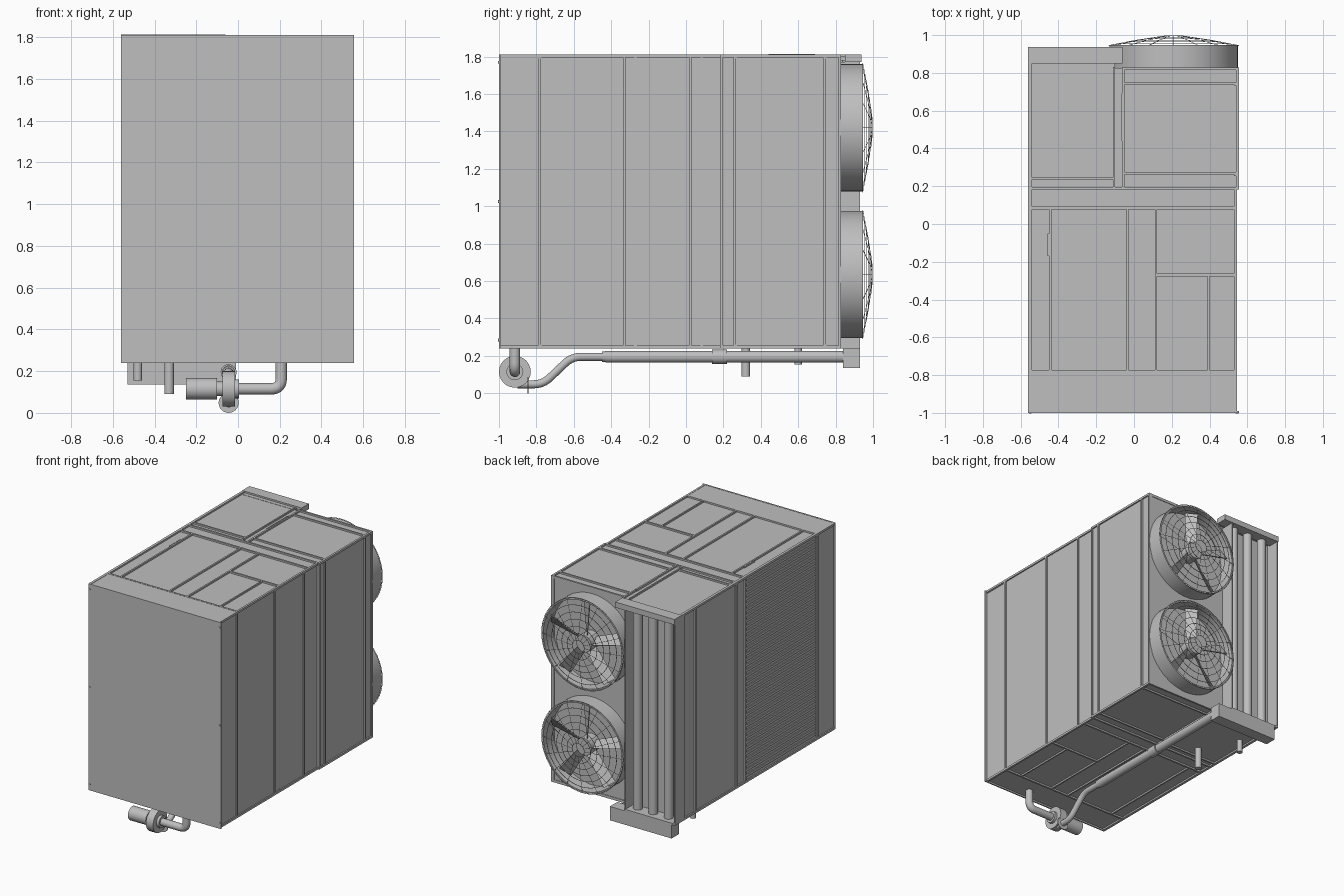
import bpy, bmesh
from math import pi, cos, sin
from mathutils import Vector, Matrix

if "Cube" in bpy.data.objects:
    bpy.data.objects.remove(bpy.data.objects["Cube"])

grey = bpy.data.materials.new("plain_grey")
grey.use_nodes = True
colour = (0.52, 0.52, 0.52, 1)
grey.diffuse_color = colour
grey.node_tree.nodes["Principled BSDF"].inputs["Base Color"].default_value = colour


def finish(name, bm, smooth=False):
    mesh = bpy.data.meshes.new(name)
    bmesh.ops.recalc_face_normals(bm, faces=bm.faces)
    bm.to_mesh(mesh)
    bm.free()
    obj = bpy.data.objects.new(name, mesh)
    bpy.context.collection.objects.link(obj)
    mesh.materials.append(grey)
    if smooth:
        bpy.ops.object.select_all(action="DESELECT")
        obj.select_set(True)
        bpy.context.view_layer.objects.active = obj
        bpy.ops.object.shade_smooth_by_angle(angle=0.7)
    return obj


def add_box(bm, x, y, z):
    size = [b - a for a, b in (x, y, z)]
    mid = [(a + b) / 2 for a, b in (x, y, z)]
    bmesh.ops.create_cube(bm, size=1, matrix=Matrix.Translation(mid) @ Matrix.Diagonal((*size, 1)))


def boxes(name, *ranges):
    bm = bmesh.new()
    for r in ranges:
        add_box(bm, *r)
    return finish(name, bm)


def add_rod(bm, a, b, r, sides=24):
    a, b = Vector(a), Vector(b)
    turn = (b - a).to_track_quat("Z", "Y").to_matrix().to_4x4()
    bmesh.ops.create_cone(bm, cap_ends=True, segments=sides, radius1=r, radius2=r,
                          depth=(b - a).length, matrix=Matrix.Translation((a + b) / 2) @ turn)


def rods(name, *items):
    bm = bmesh.new()
    for a, b, r in items:
        add_rod(bm, a, b, r)
    return finish(name, bm, True)


def lathe(name, profile, centre, steps=48):
    # Closed profile of (radius, y) turned about the y axis
    bm = bmesh.new()
    rings = []
    for i in range(steps):
        t = 2 * pi * i / steps
        rings.append([bm.verts.new((centre[0] + r * cos(t), y, centre[1] + r * sin(t))) for r, y in profile])
    n = len(profile)
    for i in range(steps):
        p, q = rings[i], rings[(i + 1) % steps]
        for k in range(n):
            bm.faces.new((p[k], p[(k + 1) % n], q[(k + 1) % n], q[k]))
    return finish(name, bm, True)


def pipe(name, points, r, bend=0.05):
    # Tube with rounded corners along a path
    pts = [Vector(p) for p in points]
    path = [pts[0]]
    for a, b, c in zip(pts, pts[1:], pts[2:]):
        p, q = b + (a - b).normalized() * bend, b + (c - b).normalized() * bend
        for k in range(9):
            t = k / 8
            path.append(p * (1 - t) ** 2 + b * 2 * t * (1 - t) + q * t * t)
    path.append(pts[-1])
    curve = bpy.data.curves.new(name, "CURVE")
    curve.dimensions = "3D"
    curve.bevel_depth, curve.bevel_resolution, curve.use_fill_caps = r, 5, True
    spline = curve.splines.new("POLY")
    spline.points.add(len(path) - 1)
    for sp, p in zip(spline.points, path):
        sp.co = (*p, 1)
    curve.materials.append(grey)
    obj = bpy.data.objects.new(name, curve)
    bpy.context.collection.objects.link(obj)


LOW, HIGH = 0.24, 1.81
D = 0.012

# Panelled casing, front and rear chambers
boxes("front_chamber", ((-.55, .536), (-.99, .19), (LOW + D, HIGH - D)))
boxes("rear_chamber", ((-.55, .545), (.19, .825), (LOW + D, HIGH - D)))
boxes("front_plate", ((-.56, .555), (-1, -.99), (LOW, HIGH)))
rods("front_screws", *[((x, -1.004, z), (x, -.995, z), .007) for x in (-.55, .545) for z in (.285, 1.025, 1.77)])

# Side frame posts and rails
posts = [((.53, .545 if y < .1 else .555), (y - .007, y + .007), (LOW, HIGH))
         for y in (-.785, -.33, .022, .19, .26, .74, .822)]
posts += [((-.56, -.54), (y - .007, y + .007), (LOW, HIGH)) for y in (-.785, .08, .19, .68)]
boxes("side_posts", *posts)
rails = []
for z in ((LOW, LOW + .016), (HIGH - .016, HIGH)):
    rails += [((.53, .545), (-.99, .19), z), ((.54, .555), (.19, .829), z), ((-.56, -.54), (-.99, .93), z)]
boxes("side_rails", *rails)

# Top and bottom frame bars
bars = []
for z in ((LOW, LOW + .02), (HIGH - .02, HIGH)):
    bars += [((-.55, .54), (y - .007, y + .007), z) for y in (-.78, .085, .19)]
    bars += [((x - .006, x + .006), (-.78, .085), z) for x in (-.443, -.035, .117)]
    bars += [((.117, .54), (-.277, -.263), z), ((.39, .4), (-.78, -.27), z),
             ((-.11, -.1), (.19, .83), z), ((-.063, -.05), (.19, .83), z),
             ((-.05, .55), (.262, .274), z), ((-.05, .55), (.738, .75), z), ((-.05, .55), (.815, .829), z),
             ((-.55, -.11), (.235, .247), z)]
boxes("frame_bars", *bars)
boxes("front_top_strip", ((-.55, .54), (-.99, -.78), (HIGH - .02, HIGH - .002)))
boxes("access_handles", ((-.457, -.451), (-.17, -.05), (HIGH - .02, HIGH)),
      ((-.067, -.06), (.44, .69), (HIGH - .02, HIGH + .003)))

# Louvred intake on the left-hand wall
bm = bmesh.new()
for i in range(36):
    z = .28 + i * .042
    add_box(bm, (-.557, -.54), (-.77, .07), (z, z + .02))
finish("intake_louvres", bm)

# Rear outlet bay with vertical air baffles
boxes("rear_bay", ((-.56, -.55), (.82, .93), (LOW, HIGH)), ((-.14, -.132), (.82, .93), (LOW, HIGH - .04)),
      ((-.56, -.06), (.85, .937), (HIGH - .04, HIGH + .002)), ((-.56, -.1), (.82, .85), (HIGH - .03, HIGH - .01)),
      ((-.56, -.14), (.82, .93), (LOW, LOW + .012)))
rods("air_baffles", *[((x, .865, LOW), (x, .865, HIGH - .03), .032) for x in (-.2, -.33, -.46)])
boxes("drain_tray", ((-.53, -.01), (.84, .93), (.135, LOW)))


# Two rear fans with guards
def fan(label, cz):
    cx = .21
    lathe(label + "_fan_ring", [(.34, .82), (.34, .945), (.33, .945), (.33, .82)], (cx, cz), 64)

    def at(r, t, y):
        return (cx + r * cos(t), y, cz + r * sin(t))

    def guard_y(r):
        return 1 - .055 * (r / .345) ** 1.3

    bm = bmesh.new()
    for i in range(16):
        t = 2 * pi * i / 16
        for a, b in ((.05, .2), (.2, .345)):
            add_rod(bm, at(a, t, guard_y(a)), at(b, t, guard_y(b)), .0015, 5)
    finish(label + "_guard_spokes", bm)
    for i in range(7):
        r = .05 + i * .049
        y, w = guard_y(r), .0015
        lathe(label + "_guard_hoop", [(r - w, y - w), (r + w, y - w), (r + w, y + w), (r - w, y + w)], (cx, cz))
    rods(label + "_fan_hub", ((cx, .83, cz), (cx, .93, cz), .065))

    # Twisted blades
    bm = bmesh.new()
    for i in range(5):
        t = pi / 2 + 2 * pi * i / 5
        vs = [bm.verts.new(at(r, t + s * w, .885 + s * h))
              for r, w, h in ((.05, .45, .03), (.32, .13, .022)) for s in (-1, 1)]
        bm.faces.new((vs[0], vs[1], vs[3], vs[2]))
    blades = finish(label + "_fan_blades", bm)
    blades.modifiers.new("thickness", "SOLIDIFY").thickness = .006


fan("upper", 1.42)
fan("lower", .635)

# Water line from tray to pump
X = -.045
pipe("return_pipe", [(X, .85, .195), (X, -.43, .195)], .032)
pipe("pump_feed_pipe", [(X, -.42, .195), (X, -.61, .195), (X, -.765, .048), (X, -.9, .048)], .022)
rods("pipe_fittings", ((X, .14, .195), (X, .22, .195), .038), ((X, -.45, .195), (X, -.4, .195), .028),
     ((X, -.848, .048), (X, -.842, .048), .048))

# Pump and suction riser
P = -.915
rods("pump_motor", ((-.25, P, .115), (-.1, P, .115), .052), ((-.1, P, .115), (-.07, P, .115), .035))
rods("pump_volute", ((-.075, P, .115), (-.015, P, .115), .085), ((-.015, P, .115), (.005, P, .115), .045))
pipe("suction_pipe", [(-.02, P, .115), (.207, P, .115), (.207, P, .26)], .028)

# Drain stubs beneath the casing
rods("drain_stubs", ((-.33, .32, .09), (-.33, .32, .26), .023), ((-.48, .6, .155), (-.48, .6, .26), .02))
